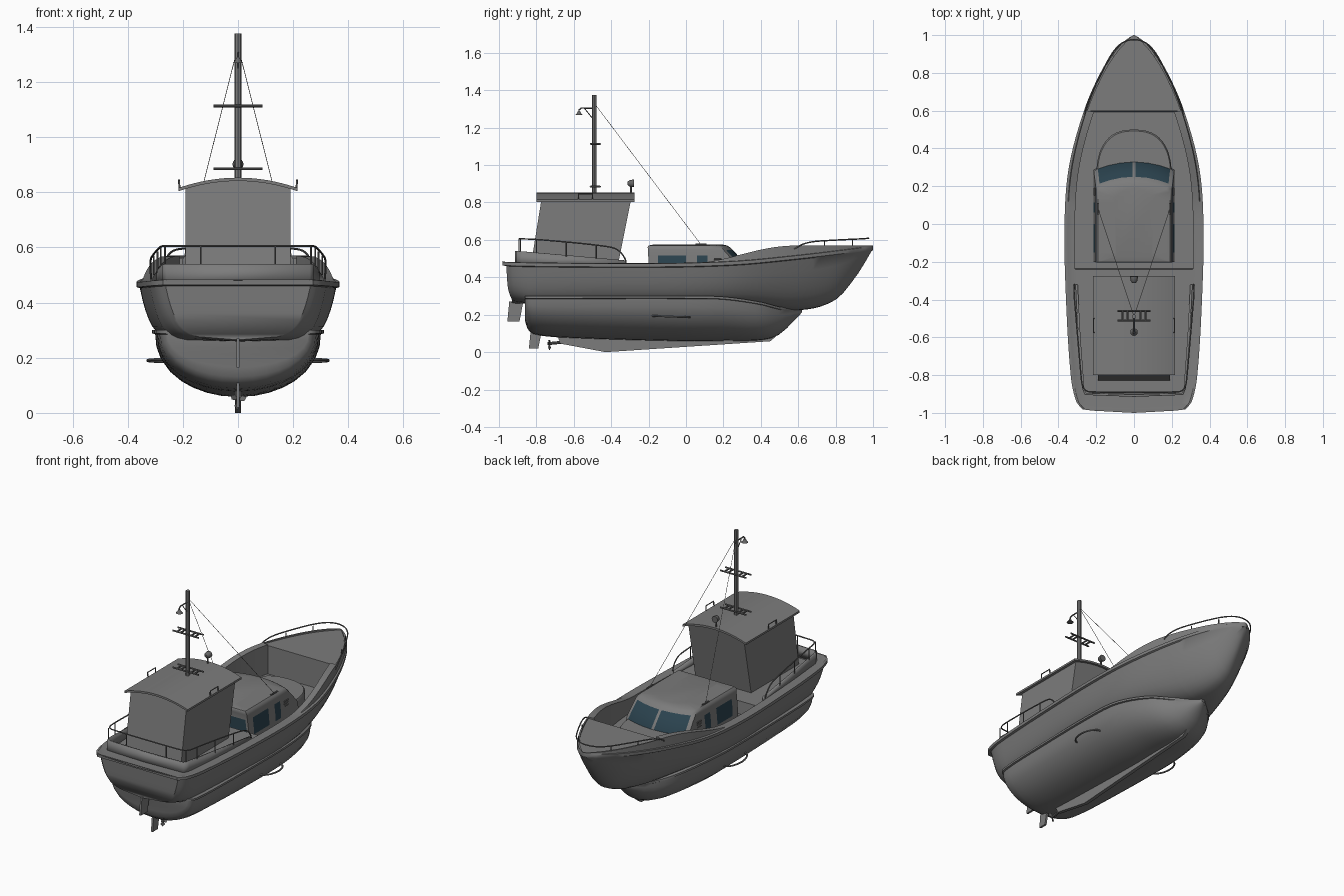
import bpy, bmesh, math
from mathutils import Vector

start_cube = bpy.data.objects.get("Cube")
if start_cube:
    bpy.data.objects.remove(start_cube, do_unlink=True)


def material(name, red, green, blue):
    mat = bpy.data.materials.new(name)
    mat.use_nodes = True
    colour = (red, green, blue, 1)
    mat.diffuse_color = colour
    mat.node_tree.nodes["Principled BSDF"].inputs["Base Color"].default_value = colour
    return mat


grey = material("painted grey", .2, .2, .2)
dark = material("dark metal", .13, .13, .13)
glass = material("blue glass", .024, .056, .078)


def finish(obj, smooth=True):
    bpy.ops.object.select_all(action='DESELECT')
    obj.select_set(True)
    bpy.context.view_layer.objects.active = obj
    if smooth:
        bpy.ops.object.shade_smooth_by_angle(angle=math.radians(40))
    return obj


def build(name, verts, faces, mats=(grey,), rule=None):
    mesh = bpy.data.meshes.new(name)
    mesh.from_pydata(verts, [], faces)
    for mat in mats:
        mesh.materials.append(mat)
    if rule:
        for poly in mesh.polygons:
            poly.material_index = rule(poly.index)
    bm = bmesh.new()
    bm.from_mesh(mesh)
    bmesh.ops.remove_doubles(bm, verts=bm.verts, dist=.0001)
    bmesh.ops.recalc_face_normals(bm, faces=bm.faces)
    bm.to_mesh(mesh)
    bm.free()
    obj = bpy.data.objects.new(name, mesh)
    bpy.context.collection.objects.link(obj)
    return finish(obj)


def loft(name, rings, mats=(grey,), rule=None, ladder=False):
    # skin closed rings; ladder caps join left and right points of a hull section
    n = len(rings[0])
    faces = [(r * n + i, r * n + (i + 1) % n, (r + 1) * n + (i + 1) % n, (r + 1) * n + i)
             for r in range(len(rings) - 1) for i in range(n)]
    for base in (0, (len(rings) - 1) * n):
        if ladder:
            for i in range(n // 2):
                face = (i, i + 1, n - i - 1, (n - i) % n)
                faces.append([base + k for k in dict.fromkeys(face)])
        else:
            faces.append(range(base, base + n))
    return build(name, [p for ring in rings for p in ring], faces, mats, rule)


def tube(name, points, radius, mat=dark, rounded=False):
    curve = bpy.data.curves.new(name, 'CURVE')
    curve.dimensions = '3D'
    curve.bevel_depth = radius
    curve.bevel_resolution = 2
    curve.use_fill_caps = True
    spline = curve.splines.new('NURBS' if rounded else 'POLY')
    spline.points.add(len(points) - 1)
    for slot, p in zip(spline.points, points):
        slot.co = (*p, 1)
    if rounded:
        spline.order_u = 3
        spline.use_endpoint_u = True
    curve.materials.append(mat)
    obj = bpy.data.objects.new(name, curve)
    bpy.context.collection.objects.link(obj)
    finish(obj, False)
    bpy.ops.object.convert(target='MESH')
    return finish(bpy.context.object)


def plate(name, outline, thick):
    # flat upright plate from a (y, z) outline
    return loft(name, [[(s * thick, y, z) for y, z in outline] for s in (-1, 1)])


def mirrored(points):
    return points + [(-x, y, z) for x, y, z in reversed(points[:-1])]


def both_ways(half):
    return half + [(-x, y, z) for x, y, z in half[-2:0:-1]]


def sample(table, y):
    # smooth interpolation of station rows keyed by their first value
    def slope(k, c):
        a, b = table[max(k - 1, 0)], table[min(k + 1, len(table) - 1)]
        return (b[c] - a[c]) / (b[0] - a[0])
    k = max(i for i in range(len(table) - 1) if table[i][0] <= y or i == 0)
    a, b = table[k], table[k + 1]
    h = b[0] - a[0]
    t = (y - a[0]) / h
    return [(1 + 2 * t) * (1 - t) ** 2 * a[c] + t * (1 - t) ** 2 * h * slope(k, c)
            + t * t * (3 - 2 * t) * b[c] + t * t * (t - 1) * h * slope(k + 1, c)
            for c in range(1, len(a))]


def spread(a, b, count):
    return [a + (b - a) * i / count for i in range(count + 1)]


# Upper hull with rim, bulwark and deck well: y, half width, rim, bottom, fullness
upper = [(-1, .272, .482, .265, .13), (-.96, .305, .48, .26, .12), (-.8, .335, .477, .26, .11),
         (-.4, .36, .474, .26, .11), (0, .368, .476, .26, .11), (.3, .345, .488, .25, .17),
         (.6, .265, .517, .224, .34), (.8, .178, .54, .28, .46), (.92, .1, .555, .42, .55),
         (.975, .045, .562, .51, .55), (1, .003, .565, .555, .6)]
rings = []
for y in sorted(spread(-1, 1, 50) + [-.99, -.98, -.905, -.9, -.24, -.235, .594, .599, .99]):
    w, rim, low, full = sample(upper, y)
    ramp = min(max((y - .05) / .55, 0), 1)
    top = max(rim, rim + (.57 - rim) * ramp * ramp * (3 - 2 * ramp))
    deck = (top - .008 if y > .597 else .39 if y > -.237 else .468 if y > -.902 else rim)
    aft = min(max((-.84 - y) / .16, 0), 1)
    half = []
    for t in (0, .01, .04, .1, .18, .28, .42, .58, .76, 1):
        x = w * .965 * t ** full
        # the stern overhangs and tucks in under the rim
        tuck = aft * (.022 + .015 * (1 - t) + .03 * (1 - t) ** 6)
        lift = aft * .035 * (x / .28) ** 2 * (1 - t)
        half.append((x, tuck, low + (rim - .022 - low) * t + lift))
    inner = w - min(.02 if y > .597 else .055, w * .3)
    half += [(x, 0, z) for x, z in ((w, rim - .018), (w, rim), (w * .96, rim + .002),
                                    (w * .95, top), (inner, top), (inner, deck), (0, deck))]
    rings.append(both_ways([(x, y + d + aft * .25 * x * x, z) for x, d, z in half]))
loft("upper_hull", rings, ladder=True)

# Lower hull: y, half width, top, bottom
lower = [(-.86, .265, .3, .165), (-.845, .283, .3, .12), (-.8, .295, .3, .092),
         (-.6, .305, .3, .075), (0, .31, .3, .058), (.2, .29, .296, .06), (.4, .22, .268, .064),
         (.5, .14, .242, .095), (.62, .01, .228, .212)]
rings = []
for y in sorted(spread(-.86, .62, 36) + [-.855, -.85, -.84]):
    w, top, low = sample(lower, y)
    half = [(w * .965 * math.sqrt(1 - (1 - t) ** 2.2), y, low + (top - .015 - low) * t)
            for t in (0, .02, .07, .15, .25, .4, .6, .8, 1)]
    rings.append(both_ways(half + [(w, y, top - .012), (w, y, top), (0, y, top)]))
loft("lower_hull", rings, ladder=True)

# Keel, rudders, propeller and side loops
plate("keel", [(-.69, .09), (-.67, .045), (-.43, 0), (.45, .058), (.5, .1)], .011)
plate("upper_rudder", [(-.955, .165), (-.89, .165), (-.87, .27), (-.945, .27)], .006)
plate("lower_rudder", [(-.84, .02), (-.79, .02), (-.77, .12), (-.83, .12)], .006)
tube("propeller_shaft", [(0, -.74, .045), (0, -.64, .055)], .008)
for k in range(3):
    a = math.tau * k / 3 + .4
    out, side = Vector((math.cos(a), 0, math.sin(a))), Vector((-math.sin(a), .5, math.cos(a)))
    hub = Vector((0, -.73, .045))
    blade = [hub, hub + out * .02 + side * .011, hub + out * .034, hub + out * .02 - side * .011]
    loft("propeller_blade", [[p + Vector((0, d, 0)) for p in blade] for d in (-.002, .002)], (dark,))
for s in (1, -1):
    tube("side_loop", [(s * (.27 + .058 * math.sin(a)), -.08 - .1 * math.cos(a),
                        .19 + .004 * math.cos(a)) for a in spread(0, math.pi, 12)], .005, grey)

# Aft coaming and railings
wall = mirrored([(.31, -.32, .49), (.295, -.6, .515), (.275, -.87, .538),
                 (.26, -.905, .54), (0, -.915, .54)])
n = len(wall)
coaming = build("aft_coaming", wall + [(x, y, .46) for x, y, z in wall],
                [(i, i + 1, n + i + 1, n + i) for i in range(n - 1)])
coaming.modifiers.new("thickness", 'SOLIDIFY').thickness = .012
tube("aft_rail", mirrored([(.315, -.32, .485), (.32, -.345, .55), (.31, -.46, .572),
                           (.283, -.78, .602), (.272, -.885, .606), (.2, -.89, .606),
                           (0, -.892, .606)]), .0038, rounded=True)
tube("bow_rail", mirrored([(.26, .58, .55), (.256, .62, .588), (.17, .81, .6),
                           (.09, .95, .606), (0, .985, .61)]), .0038, rounded=True)
for s in (1, -1):
    for x, y, z, height in ((.305, -.48, .5, .07), (.292, -.64, .51, .075), (.28, -.8, .53, .07),
                            (.135, -.892, .47, .136), (.265, -.885, .47, .136),
                            (.19, .74, .55, .043), (.11, .89, .56, .04)):
        tube("rail_post", [(s * x, y, z), (s * x, y, z + height)], .003)

# Forward cabin: panes are chosen by column, sides lower than the windscreen
rings = []
for w, front, back, z in ((.215, .335, -.2, .385), (.214, .333, -.2, .415), (.213, .328, -.2, .455),
                          (.206, .277, -.202, .517), (.203, .25, -.202, .547),
                          (.2, .236, -.205, .56), (.19, .22, -.2, .57), (.1, .19, -.17, .576)):
    aft_part = [(w * u, back, z) for u in (0, .4, .93, 1)]
    side_part = [(w, y, z) for y in (-.15, 0, .06, .115, front - .05)]
    front_part = [(w * u, front - .045 * u * u, z) for u in (.9, .62, .34, .04, 0)]
    rings.append(both_ways(aft_part + side_part + front_part))
columns = len(rings[0])


def pane(i):
    band, column = i // columns, i % columns
    column = min(column, columns - 1 - column)
    return int(column in (1, 4, 6) and band in (1, 2) or column in (9, 10, 11) and band in (2, 3))


loft("cabin", rings, (grey, glass), pane)
front_deck = []
for grow, z in ((1, .385), (1, .445), (.97, .455)):
    front_deck.append([(.2 * grow * math.copysign(abs(math.cos(a)) ** .8, math.cos(a)),
                        .24 + .26 * grow * math.sin(a) ** .8, z) for a in spread(0, math.pi, 24)])
loft("cabin_front_deck", front_deck)
for s in (1, -1):
    for z in (.47, .485, .5):
        tube("cabin_vent", [(s * .21, .15, z), (s * .21, .19, z)], .004)
    tube("stay_fitting", [(s * .19, .05, .575), (s * .19, .11, .575)], .005)
    tube("stay_wire", [(0, -.49, 1.33), (s * .19, .08, .575)], .0012)


# Wheelhouse with raked ends and arched roof
def arch(x):
    return .853 - .8 * x * x


xs = spread(-.19, .19, 12)
profile = [(x, arch(x) - .006) for x in xs] + [(.19, .46), (-.19, .46)]
loft("wheelhouse", [[(x, y + lean * (z - .46), z) for x, z in profile]
                    for y, lean in ((-.83, .16), (-.365, .2))])
xs = spread(-.216, .216, 16)
profile = [(x, arch(x)) for x in xs] + [(x, arch(x) - .012) for x in reversed(xs)]
loft("wheelhouse_roof", [[(x, y, z) for x, z in profile] for y in (-.8, -.275)])
for s in (1, -1):
    tube("roof_handle", [(s * .212, -.575, .81), (s * .214, -.575, .845),
                         (s * .214, -.5, .845), (s * .212, -.5, .81)], .0035)

# Mast, spreaders, lamp and searchlight
tube("mast", [(0, -.49, .84), (0, -.49, 1.375)], .012, grey)
for z in (.885, 1.113):
    for y in (-.46, -.51):
        tube("spreader_bar", [(-.088, y, z), (.088, y, z)], .005)
    for x in (-.06, -.035, .035, .06):
        tube("spreader_rung", [(x, -.46, z), (x, -.51, z)], .005)
tube("lamp_arm", [(0, -.49, 1.305), (0, -.56, 1.305), (0, -.572, 1.295), (0, -.572, 1.28)], .004)
tube("lamp_brace", [(0, -.5, 1.25), (0, -.54, 1.3)], .0025)


def round_part(name, rows, place, tilt):
    rings = [[(r * math.cos(a), r * math.sin(a), z) for a in spread(0, math.tau, 16)[:-1]]
             for r, z in rows]
    obj = loft(name, rings, (dark,))
    obj.location, obj.rotation_euler = place, (tilt, 0, 0)


round_part("lamp_shade", [(.006, .02), (.012, .008), (.02, 0)], (0, -.572, 1.268), 0)
tube("searchlight_stand", [(0, -.295, .84), (0, -.295, .89)], .005)
round_part("searchlight", [(.008, -.018), (.017, -.008), (.02, .008), (.02, .016)],
           (0, -.295, .902), -math.pi / 2)
